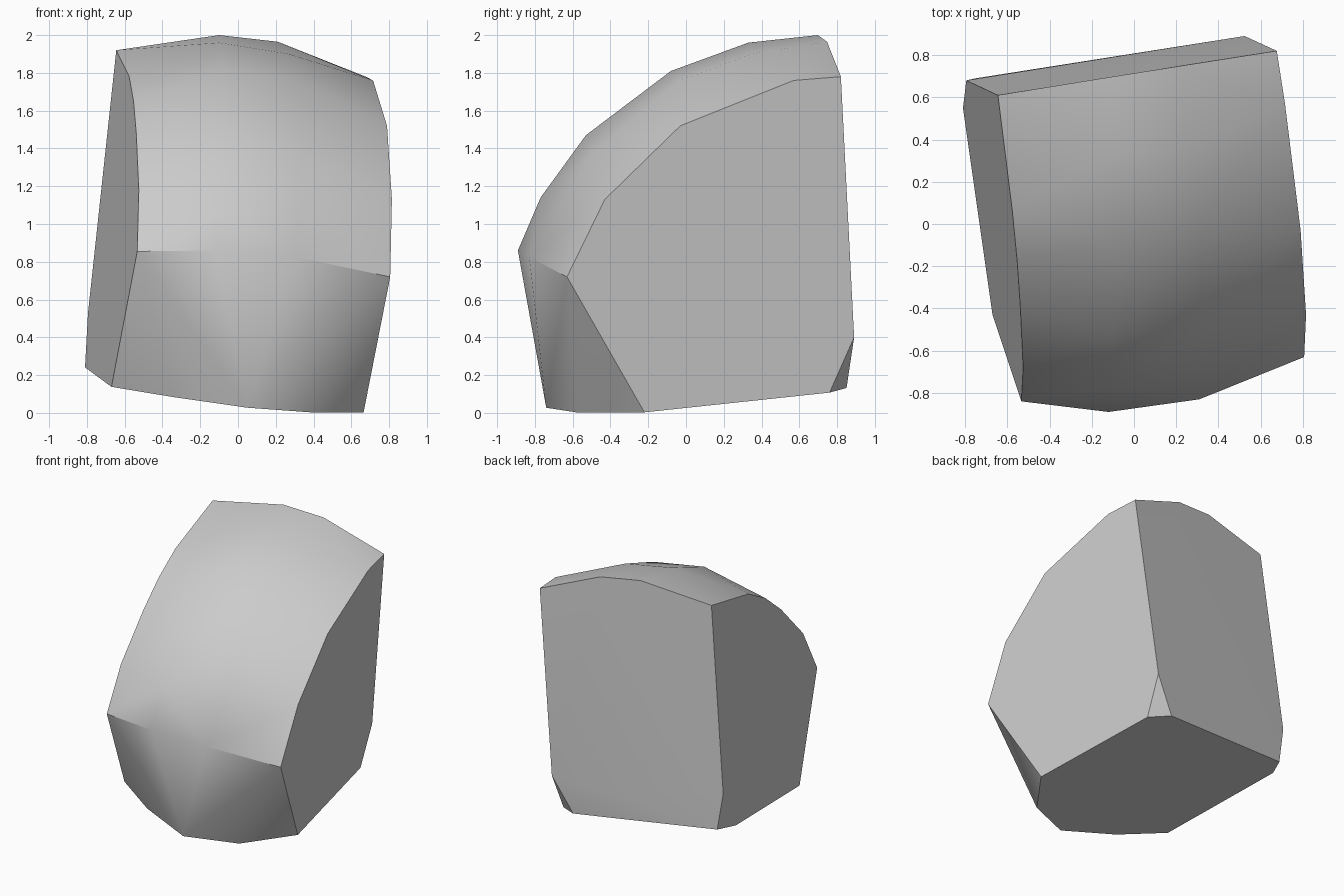
import bpy
import bmesh
from math import radians

default_cube = bpy.data.objects.get("Cube")
if default_cube:
    bpy.data.objects.remove(default_cube, do_unlink=True)


# Flat cut planes that trim the curved block
def on_left_cut(y, z):
    return (-0.745 - 0.15 * y + 0.1 * z, y, z)


def on_right_cut(y, z):
    return (0.629 - 0.164 * y + 0.102 * z, y, z)


def on_back_cut(x, z):
    return (x, 0.843 + 0.15 * x - 0.065 * z, z)


def on_base_cut(x, y):
    return (x, y, 0.099 - 0.115 * x + 0.089 * y)


def make_material(name, colour):
    material = bpy.data.materials.new(name)
    material.use_nodes = True
    material.diffuse_color = colour
    shader = material.node_tree.nodes["Principled BSDF"]
    shader.inputs["Base Color"].default_value = colour
    return material


# Side outlines as (y, z), from the front ridge up and over to the back
left_outline = [(-.84, .855), (-.68, 1.18), (-.39, 1.48),
                (-.18, 1.65), (.06, 1.78), (.61, 1.92), (.68, .53)]
right_outline = [(-.63, .72), (-.43, 1.13), (-.03, 1.52),
                 (.57, 1.76), (.82, 1.78), (.89, .4)]

# Crown profiles running from the front ridge over the top
crown_middle = [(-.12, -.89, .86), (-.11, -.77, 1.14), (-.1, -.53, 1.47),
                (-.1, -.08, 1.81), (-.1, .33, 1.96)]
crown_right = [(.31, -.83, .825), (.33, -.5, 1.37), (.3, -.03, 1.76),
               (.27, .35, 1.9)]

# Rounded base outline as (x, y)
base_outline = [(-.81, .55), (-.67, -.43), (-.35, -.61), (.05, -.74),
                (.41, -.57), (.665, -.22), (.515, .76), (.37, .85),
                (-.75, .69)]

points = crown_middle + crown_right
points += [on_left_cut(y, z) for y, z in left_outline]
points += [on_right_cut(y, z) for y, z in right_outline]
points += [on_base_cut(x, y) for x, y in base_outline]
points += [on_back_cut(x, z) for x, z in [(-.1, 2), (.21, 1.965)]]

# Wrap the outlines in one solid and merge the flat faces
bm = bmesh.new()
for point in points:
    bm.verts.new(point)
hull = bmesh.ops.convex_hull(bm, input=bm.verts[:])
loose = {item for item in hull["geom_interior"] + hull["geom_unused"]
         if isinstance(item, bmesh.types.BMVert) and item.is_valid}
bmesh.ops.delete(bm, geom=list(loose), context="VERTS")
bmesh.ops.dissolve_limit(bm, angle_limit=radians(3),
                         verts=bm.verts[:], edges=bm.edges[:])
bmesh.ops.recalc_face_normals(bm, faces=bm.faces[:])

mesh = bpy.data.meshes.new("curved_block")
bm.to_mesh(mesh)
bm.free()
block = bpy.data.objects.new("curved_block", mesh)
bpy.context.collection.objects.link(block)
mesh.materials.append(make_material("light_grey", (0.6, 0.6, 0.6, 1)))

# Smooth crown with crisp cut edges
bpy.ops.object.select_all(action="DESELECT")
block.select_set(True)
bpy.context.view_layer.objects.active = block
bpy.ops.object.shade_smooth_by_angle(angle=radians(32))
